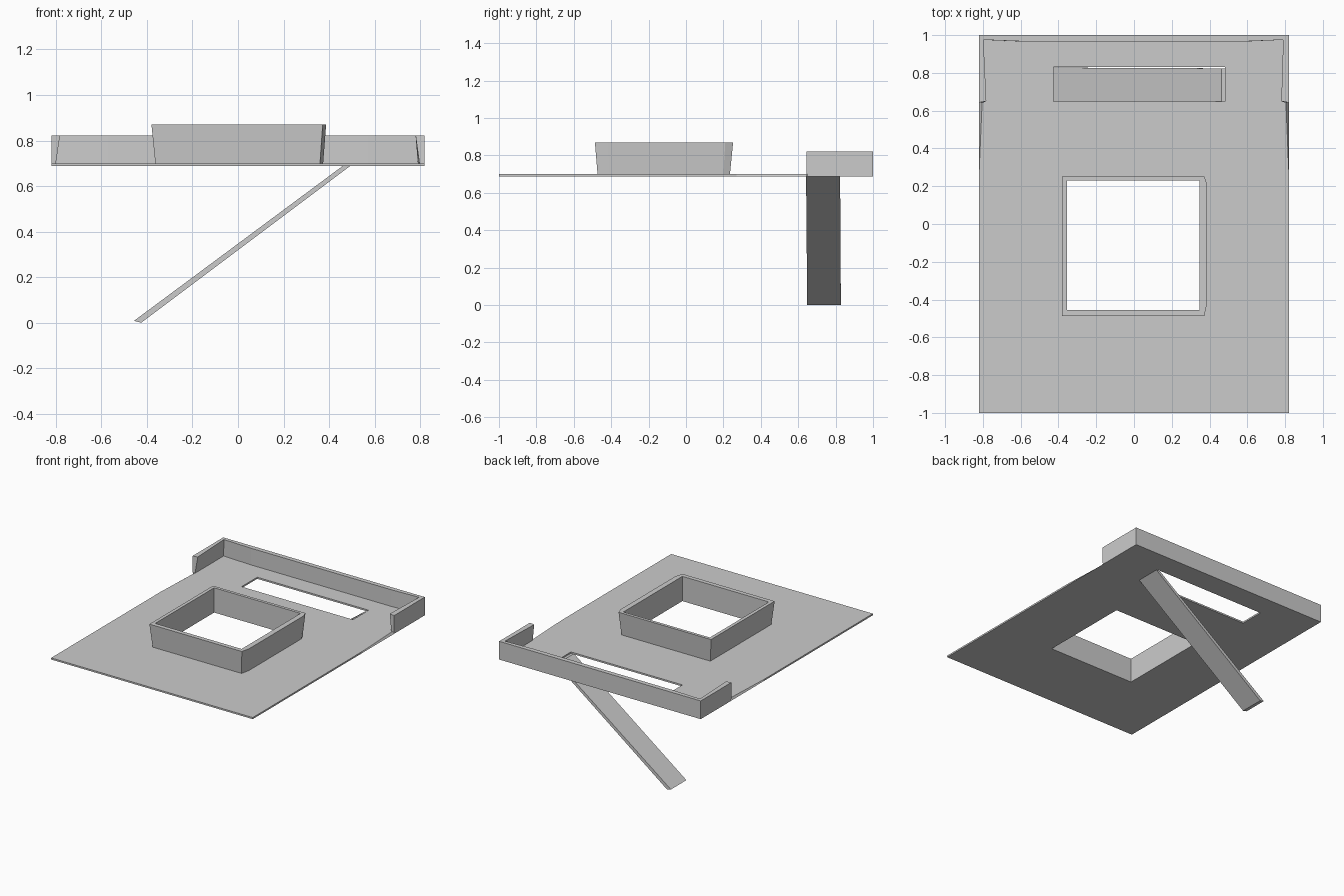
import bpy, bmesh

if "Cube" in bpy.data.objects:
    bpy.data.objects.remove(bpy.data.objects["Cube"])


def loft(name, loops, ring=False):
    """Join equal-length loops of points with quads; cap the ends, or close into a ring."""
    bm = bmesh.new()
    rows = [[bm.verts.new(p) for p in loop] for loop in loops]
    n = len(rows[0])
    pairs = list(zip(rows, rows[1:]))
    if ring:
        pairs.append((rows[-1], rows[0]))
    else:
        bm.faces.new(rows[0][::-1])
        bm.faces.new(rows[-1])
    for a, b in pairs:
        for i in range(n):
            j = (i + 1) % n
            bm.faces.new((a[i], a[j], b[j], b[i]))
    bmesh.ops.recalc_face_normals(bm, faces=bm.faces)
    mesh = bpy.data.meshes.new(name)
    bm.to_mesh(mesh)
    bm.free()
    ob = bpy.data.objects.new(name, mesh)
    bpy.context.collection.objects.link(ob)
    return ob


def at(points, z):
    return [(x, y, z) for x, y in points]


def mirrored(half):
    """Right half outline (front to back) completed with its mirror image."""
    return half + [(-x, y) for x, y in reversed(half)]


def rect(x0, x1, y0, y1):
    return [(x0, y0), (x1, y0), (x1, y1), (x0, y1)]


# Thin deck, its top edge slightly bevelled in front of the rear wall
low = mirrored([(.82, -1), (.82, .27), (.82, .645), (.82, .65), (.82, 1)])
high = mirrored([(.82, -1), (.82, .27), (.804, .645), (.82, .65), (.82, 1)])
deck = loft("deck", [at(low, .688), at(high, .70)])

# Square opening and ramp slot
for name, r in (("opening_cutter", (-.355, .348, -.455, .23)),
                ("slot_cutter", (-.425, .482, .648, .83))):
    cutter = loft(name, [at(rect(*r), .6), at(rect(*r), .8)])
    cutter.hide_render = True
    cutter.hide_viewport = True
    cutter.display_type = 'WIRE'
    mod = deck.modifiers.new(name, 'BOOLEAN')
    mod.object = cutter
    mod.operation = 'DIFFERENCE'
    mod.solver = 'EXACT'

# U-shaped rear wall, inner face leaning in at the side ends
base = mirrored([(.80, .643), (.82, .643), (.82, 1)])
base = [(.82, .643), (.82, 1), (-.82, 1), (-.82, .643)]
inner_low = [(-.80, .643), (-.80, .975), (-.57, .965), (.57, .965), (.79, .975), (.797, .643)]
inner_high = [(-.782, .65), (-.797, .975), (-.57, .966), (.57, .966), (.79, .975), (.78, .65)]
loft("rear_wall", [at(base + inner_low, .70), at(base + inner_high, .822)])

# Flared collar around the square opening, right side bowed slightly outward
inner = [(-.355, -.455), (.348, -.455), (.348, -.40), (.348, .19), (.348, .23), (-.355, .23)]
outer_low = [(-.363, -.473), (.36, -.473), (.374, -.41), (.374, .20), (.36, .235), (-.363, .235)]
outer_high = [(-.38, -.487), (.372, -.487), (.387, -.42), (.387, .21), (.372, .252), (-.38, .252)]
loft("hatch_collar", [at(inner, .70), at(outer_low, .70),
                      at(outer_high, .87), at(inner, .87)], ring=True)

# Sloping ramp from the floor to the far end of the slot
foot = [(-.457, .648, .008), (-.425, .648, 0), (-.425, .828, 0), (-.457, .828, .008)]
head = at(rect(.462, .495, .642, .824), .69)
loft("ramp", [foot, head])
